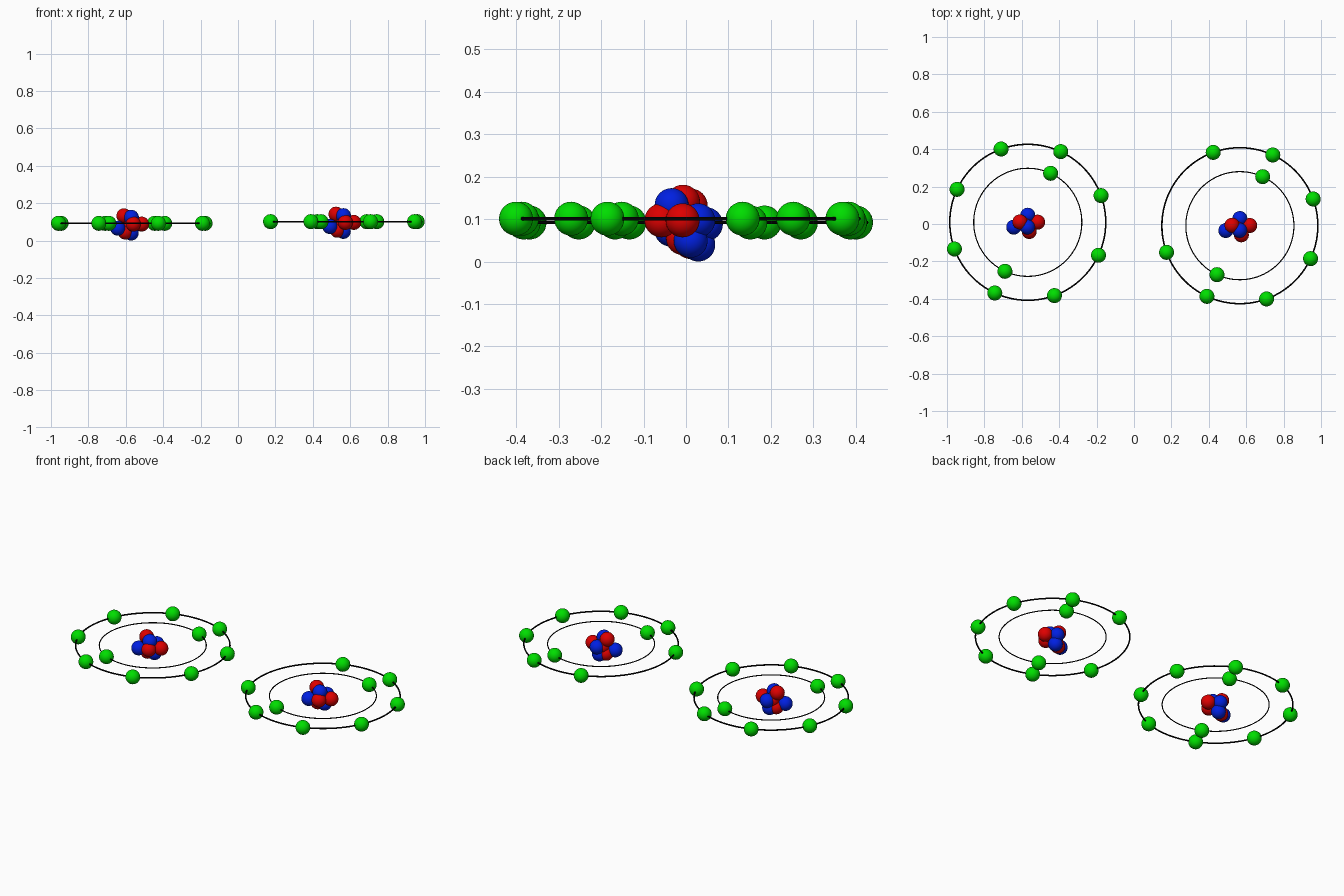
import bpy
from math import cos, sin, radians

if "Cube" in bpy.data.objects:
    bpy.data.objects.remove(bpy.data.objects["Cube"])


def material(name, rgb):
    m = bpy.data.materials.new(name)
    m.diffuse_color = (*rgb, 1)
    m.use_nodes = True
    m.node_tree.nodes["Principled BSDF"].inputs["Base Color"].default_value = m.diffuse_color
    return m


GREEN = material("green", (0.0, 0.73, 0.0))
RED = material("red", (0.73, 0.0, 0.0))
BLUE = material("blue", (0.0, 0.014, 0.76))
BLACK = material("black", (0.0, 0.0, 0.0))

BALL_R = 0.04
SHELL_OUTER, SHELL_INNER = 0.417, 0.289


def finish(name, mat):
    ob = bpy.context.object
    ob.name = name
    ob.data.materials.append(mat)
    bpy.ops.object.shade_smooth()


def ball(name, center, offset, mat):
    loc = [c + o for c, o in zip(center, offset)]
    bpy.ops.mesh.primitive_uv_sphere_add(segments=32, ring_count=16, radius=BALL_R, location=loc)
    finish(name, mat)


def orbit(name, center, radius, thickness):
    bpy.ops.mesh.primitive_torus_add(location=center, major_radius=radius, minor_radius=thickness,
                                     major_segments=96, minor_segments=10)
    finish(name, BLACK)


# Nucleus layout, relative to the orbit centre
PROTONS = [(0.053, 0.001, -0.004), (-0.042, 0.002, 0.04), (0.008, -0.049, -0.004),
           (-0.035, 0.002, -0.046), (-0.015, 0.01, -0.005)]
NEUTRONS = [(-0.002, -0.025, 0.032), (-0.075, -0.026, -0.026),
            (0.0, 0.038, -0.004), (-0.003, 0.02, -0.052)]


def atom(side, center, outer_angles):
    # Orbits
    orbit(side + "_outer_orbit", center, SHELL_OUTER, 0.0042)
    orbit(side + "_inner_orbit", center, SHELL_INNER, 0.003)
    # Electrons
    for label, radius, angles in (("outer", SHELL_OUTER, outer_angles),
                                  ("inner", SHELL_INNER, (65, 245))):
        for a in angles:
            t = radians(a)
            ball(f"{side}_{label}_electron", center, (radius * cos(t), radius * sin(t), 0), GREEN)
    # Nucleus
    for p in PROTONS:
        ball(side + "_proton", center, p, RED)
    for n in NEUTRONS:
        ball(side + "_neutron", center, n, BLUE)


angles = list(range(20, 380, 45))
atom("left", (-0.568, 0.009, 0.092), angles)
# The right atom has one electron fewer
atom("right", (0.566, -0.009, 0.101), [a for a in angles if a != 155])
